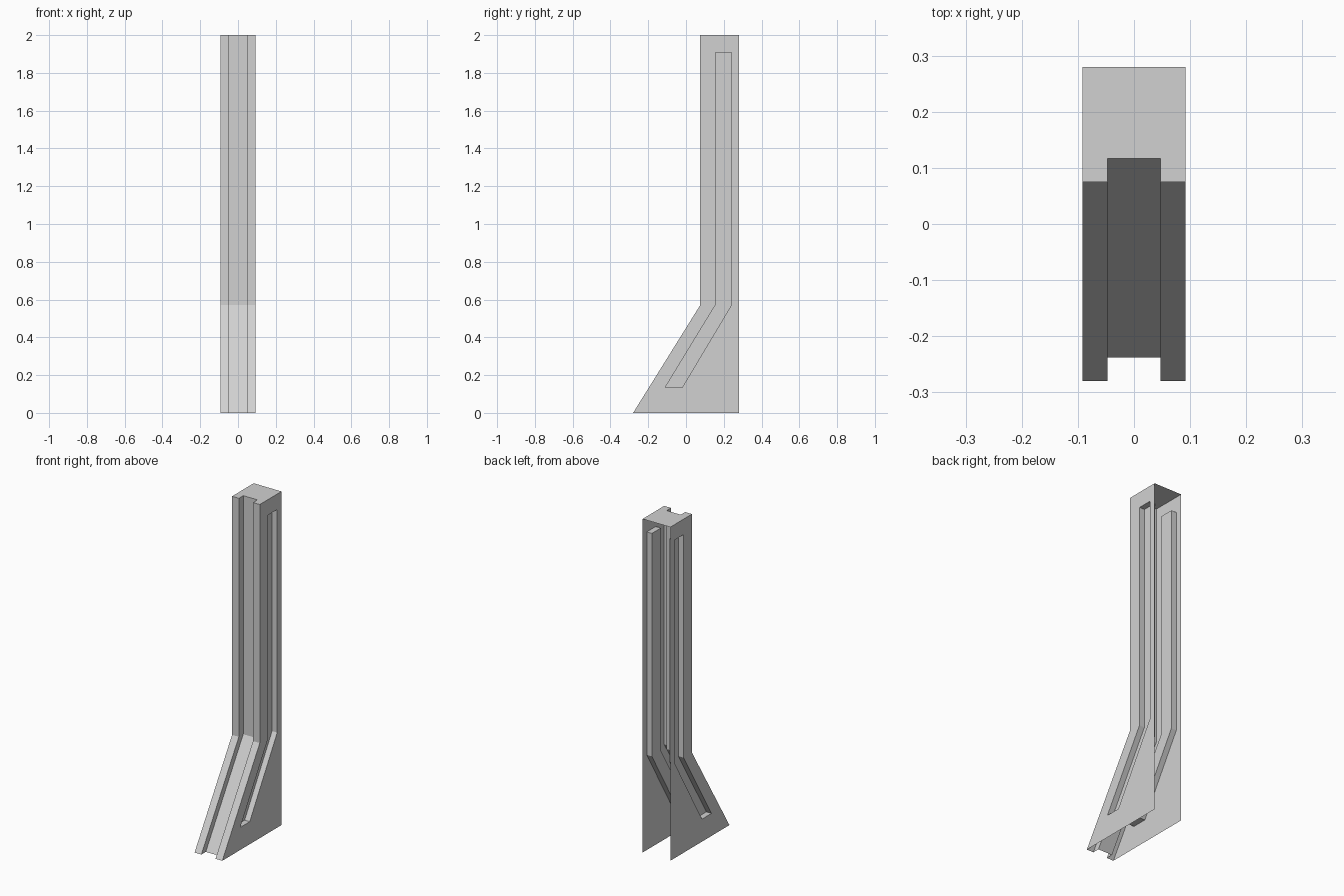
import bpy

if "Cube" in bpy.data.objects:
    bpy.data.objects.remove(bpy.data.objects["Cube"])

# Main sizes
HALF_W, GROOVE_W, GROOVE_D = 0.092, 0.047, 0.042
TOE, SHAFT, BACK = -0.28, 0.075, 0.28
KINK, TOP = 0.57, 2.0
POCKET_D = 0.034

grey = bpy.data.materials.new("plain grey")
grey.use_nodes = True
colour = (0.64, 0.64, 0.64, 1)
grey.diffuse_color = colour
grey.node_tree.nodes["Principled BSDF"].inputs["Base Color"].default_value = colour


def make_object(name, verts, faces):
    mesh = bpy.data.meshes.new(name)
    mesh.from_pydata(verts, [], faces)
    mesh.materials.append(grey)
    obj = bpy.data.objects.new(name, mesh)
    bpy.context.collection.objects.link(obj)
    return obj


def loft(loops, closed):
    """Join rows of equal length with quads."""
    n = len(loops[0])
    verts = [p for loop in loops for p in loop]
    faces = []
    for r in range(len(loops) - 1):
        for i in range(n if closed else n - 1):
            j = (i + 1) % n
            a, b = r * n, (r + 1) * n
            if closed:
                faces.append((a + i, b + i, b + j, a + j))
            else:
                faces.append((a + i, a + j, b + j, b + i))
    return verts, faces


# Grooved front sheet: a stepped section swept up the slope and the shaft
section = [(-HALF_W, 0), (-GROOVE_W, 0), (-GROOVE_W, GROOVE_D),
           (GROOVE_W, GROOVE_D), (GROOVE_W, 0), (HALF_W, 0)]
path = [(TOE, 0), (SHAFT, KINK), (SHAFT, TOP)]
make_object("grooved_front", *loft([[(x, y + d, z) for x, d in section]
                                    for y, z in path], False))

# Top cap, notched to match the groove
cap = [(x, SHAFT + d, TOP) for x, d in section]
cap += [(HALF_W, BACK, TOP), (-HALF_W, BACK, TOP)]
make_object("top_cap", cap, [tuple(range(len(cap)))])

# Side walls with a bent pocket pressed inwards; back and underside stay open
outline = [(BACK, 0), (TOE, 0), (SHAFT, KINK), (SHAFT, TOP), (BACK, TOP), (BACK, KINK)]
slot = [(-0.02, 0.135), (-0.11, 0.135), (0.155, KINK),
        (0.155, 1.907), (0.24, 1.907), (0.24, KINK)]
rows = [[(HALF_W, y, z) for y, z in outline],
        [(HALF_W, y, z) for y, z in slot],
        [(HALF_W - POCKET_D, y, z) for y, z in slot]]
verts, faces = loft(rows, True)
n = len(slot)
floor = [2 * n + i for i in range(n)]
faces += [(floor[0], floor[5], floor[2], floor[1]),
          (floor[5], floor[4], floor[3], floor[2])]
walls = make_object("side_walls", verts, faces)
walls.modifiers.new("mirror", "MIRROR").use_mirror_merge = False
